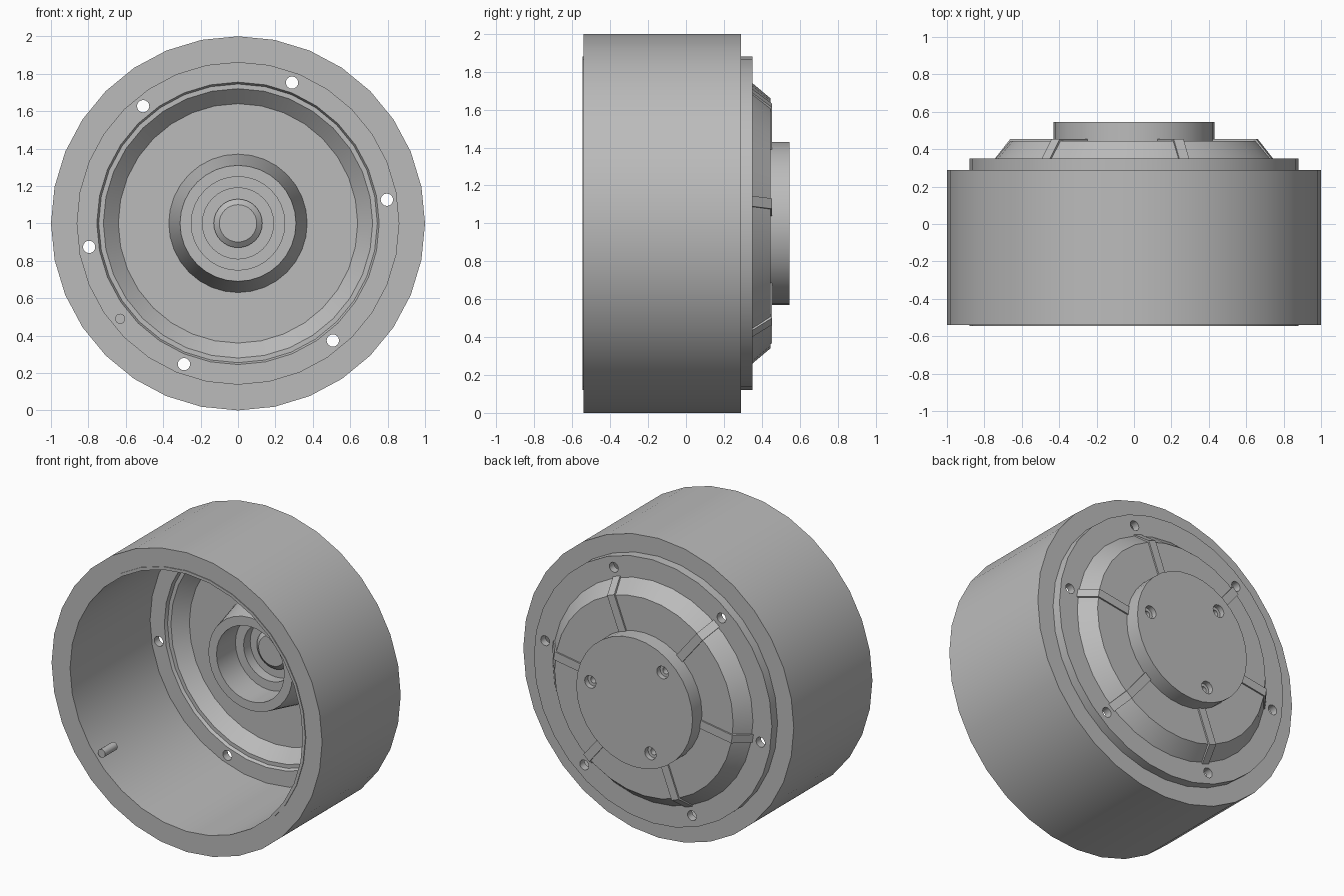
import bpy, bmesh, math
from mathutils import Matrix, Vector

if "Cube" in bpy.data.objects:
    bpy.data.objects.remove(bpy.data.objects["Cube"], do_unlink=True)

grey = bpy.data.materials.new("plain grey")
grey.use_nodes = True
COLOUR = (0.5, 0.5, 0.5, 1)
grey.diffuse_color = COLOUR
grey.node_tree.nodes["Principled BSDF"].inputs["Base Color"].default_value = COLOUR

SIDES = 32
SPOKES = [math.radians(9 + 60 * i) for i in range(6)]


def finish(name, bm):
    """Turn a bmesh into a named grey object with consistent normals."""
    bmesh.ops.recalc_face_normals(bm, faces=bm.faces)
    mesh = bpy.data.meshes.new(name)
    bm.to_mesh(mesh)
    bm.free()
    mesh.materials.append(grey)
    ob = bpy.data.objects.new(name, mesh)
    bpy.context.collection.objects.link(ob)
    return ob


def polar(r, angle, y):
    return Vector((r * math.cos(angle), y, 1 + r * math.sin(angle)))


def lathe(name, profile, centre=(0, 0), sides=SIDES):
    """Revolve a closed (radius, y) profile about a y-direction axis."""
    bm = bmesh.new()
    rings = []
    for r, y in profile:
        count = sides if r > 0 else 1
        ring = [bm.verts.new(polar(r, math.tau * i / sides, y)
                             + Vector((centre[0], 0, centre[1]))) for i in range(count)]
        rings.append(ring)
    for a, b in zip(rings, rings[1:] + rings[:1]):
        if len(a) == len(b) == 1:
            continue
        for i in range(sides):
            j = (i + 1) % sides
            corners = [a[i % len(a)], a[j % len(a)], b[j % len(b)], b[i % len(b)]]
            bm.faces.new(list(dict.fromkeys(corners)))
    return finish(name, bm)


def cut(target, cutter):
    mod = target.modifiers.new("cut", "BOOLEAN")
    mod.operation = "DIFFERENCE"
    mod.solver = "EXACT"
    mod.object = cutter
    bpy.context.view_layer.objects.active = target
    bpy.ops.object.modifier_apply(modifier=mod.name)
    bpy.data.objects.remove(cutter, do_unlink=True)


# Heavy outer ring
outer_ring = lathe("outer_ring", [(0.88, -0.54), (1, -0.54), (1, 0.29), (0.88, 0.29)])

# Cover: liner, bolt flange, conical wall, hollow bearing boss and rear hub
cover = lathe("hub_cover", [
    (0, 0.36), (0.10, 0.36), (0.13, 0.385), (0.13, 0.40), (0.19, 0.40), (0.19, 0.33),
    (0.25, 0.33), (0.25, 0.13), (0.31, 0.13), (0.37, 0.40),
    (0.64, 0.40), (0.72, 0.32), (0.745, 0.32), (0.755, 0.30), (0.86, 0.30),
    (0.86, -0.545), (0.88, -0.545), (0.88, 0.35), (0.74, 0.35), (0.66, 0.445),
    (0.43, 0.445), (0.43, 0.545), (0, 0.545)])

# Bolt holes through the flange
for a in SPOKES:
    at = (0.806 * math.cos(a), 0.806 * math.sin(a))
    cut(cover, lathe("bolt_cutter", [(0, 0.2), (0.033, 0.2), (0.033, 0.5), (0, 0.5)], at, 16))

# Stepped screw holes in the rear hub
for a in SPOKES[::2]:
    at = (0.33 * math.cos(a), 0.33 * math.sin(a))
    cut(cover, lathe("screw_cutter", [(0, 0.45), (0.022, 0.45), (0.022, 0.51),
                                      (0.042, 0.51), (0.042, 0.6), (0, 0.6)], at, 16))

# Six low ribs running out from the hub and down the cone
RIB = [(0.40, 0.43), (0.40, 0.455), (0.665, 0.455), (0.75, 0.348), (0.72, 0.348), (0.64, 0.43)]
for n, a in enumerate(SPOKES):
    bm = bmesh.new()
    side = Vector((-math.sin(a), 0, math.cos(a))) * 0.028
    left, right = ([bm.verts.new(polar(r, a, y) + s) for r, y in RIB] for s in (side, -side))
    bm.faces.new(left)
    bm.faces.new(right[::-1])
    for i in range(len(RIB)):
        j = (i + 1) % len(RIB)
        bm.faces.new([left[i], right[i], right[j], left[j]])
    finish(f"rib_{n + 1}", bm)

# Small locating pin just inside the open rim
lathe("locating_pin", [(0, -0.54), (0.027, -0.54), (0.027, -0.41), (0, -0.41)],
      (-0.63, -0.51), 16)

# Smooth the round walls, keep the edges crisp
bpy.ops.object.select_all(action="DESELECT")
for ob in bpy.context.collection.objects:
    if ob.type == "MESH" and ob.data.materials and ob.data.materials[0] == grey:
        ob.select_set(True)
        bpy.context.view_layer.objects.active = ob
bpy.ops.object.shade_smooth_by_angle(angle=math.radians(30))
